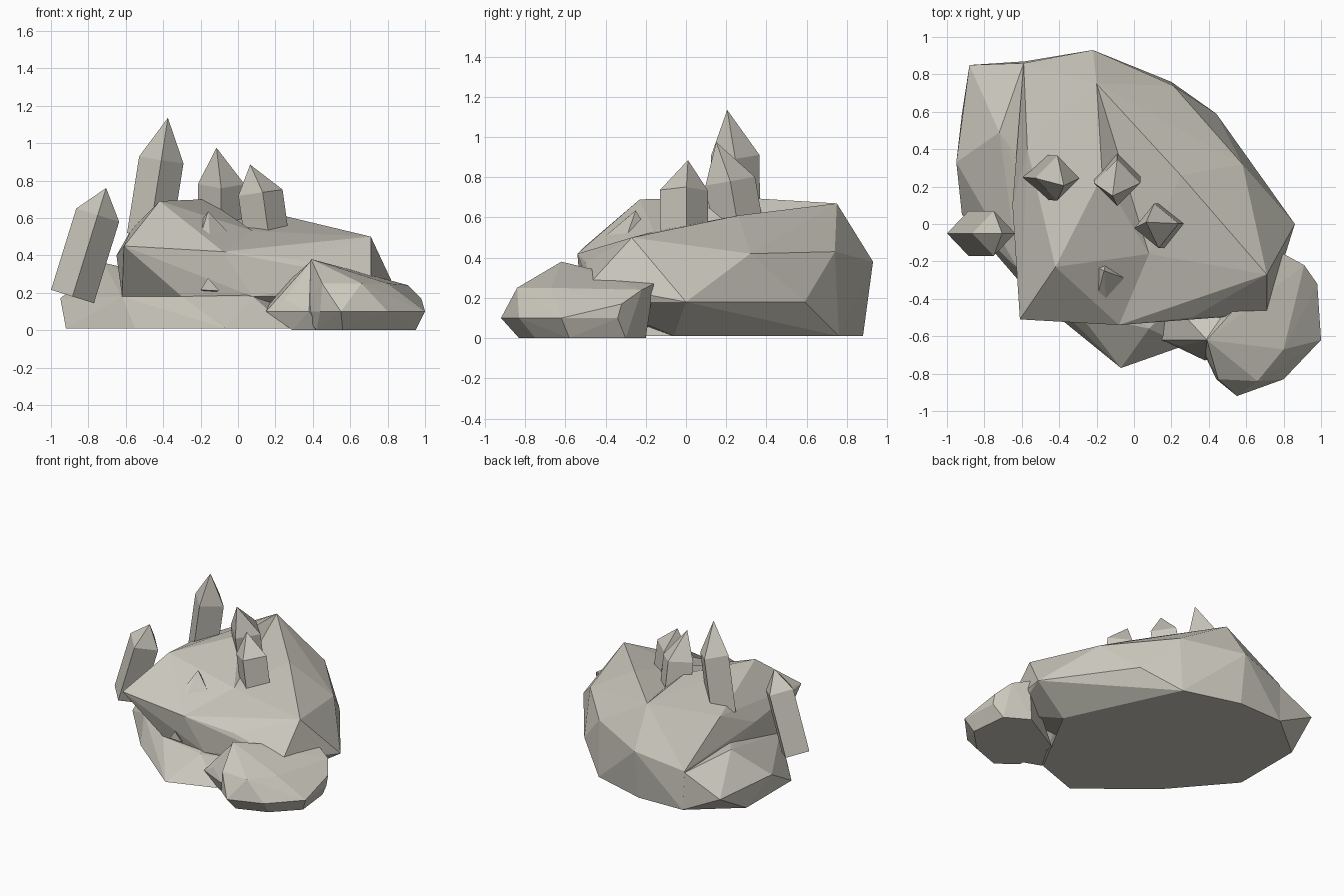
import bpy, bmesh
from math import cos, sin, pi
from mathutils import Vector

cube = bpy.data.objects.get("Cube")
if cube:
    bpy.data.objects.remove(cube, do_unlink=True)

stone = bpy.data.materials.new("warm_grey_stone")
stone.use_nodes = True
COLOUR = (0.60, 0.58, 0.51, 1)
stone.diffuse_color = COLOUR
stone.node_tree.nodes["Principled BSDF"].inputs["Base Color"].default_value = COLOUR


def chiselled(name, points, dent=None, depth=0.0):
    """Faceted solid wrapped around a few corners; one corner may be pushed down."""
    bm = bmesh.new()
    for p in points:
        bm.verts.new(p)
    if dent:
        pushed = bm.verts.new(dent)
    hull = bmesh.ops.convex_hull(bm, input=bm.verts)
    loose = {v for v in hull["geom_interior"] + hull["geom_unused"]
             if isinstance(v, bmesh.types.BMVert)}
    bmesh.ops.delete(bm, geom=list(loose), context='VERTS')
    if dent:
        pushed.co.z -= depth
    bmesh.ops.recalc_face_normals(bm, faces=bm.faces)
    mesh = bpy.data.meshes.new(name)
    bm.to_mesh(mesh)
    bm.free()
    mesh.materials.append(stone)
    obj = bpy.data.objects.new(name, mesh)
    bpy.context.collection.objects.link(obj)


def crystal(name, foot, shoulder, tip, radius, turn=0.0):
    """Leaning four-sided prism with a pointed end."""
    foot, shoulder = Vector(foot), Vector(shoulder)
    axis = (shoulder - foot).normalized()
    side = Vector((0, 1, 0)).cross(axis).normalized()
    front = axis.cross(side)
    ring = [radius * (cos(a) * side + sin(a) * front)
            for a in (turn + k * pi / 2 for k in range(4))]
    chiselled(name, [c + r for c in (foot, shoulder) for r in ring] + [Vector(tip)])


# Overhanging upper boulder, hollowed on top
chiselled("upper_boulder", [
    (-.42, -.23, .69), (-.17, .26, .70), (-.2, .75, .67), (.25, .26, .61),
    (.71, -.27, .50),
    (-.61, -.51, .45), (-.08, -.54, .42), (.31, -.5, .38), (.71, -.48, .27),
    (-.65, .1, .40), (-.57, .4, .54),
    (.58, .32, .42), (.21, .74, .43), (-.22, .93, .38), (-.59, .86, .3),
    (.86, 0, .18), (.44, .59, .18),
    (-.62, -.24, .18), (-.3, -.47, .18), (.08, -.52, .18), (.68, -.46, .18),
    (.585, -.06, .01), (.37, .33, .01), (.2, .76, .01), (-.22, .88, .01),
    (-.58, .87, .01),
], dent=(.08, -.16, .68), depth=.15)

# Wide foot with the raised shelf on one side
chiselled("boulder_foot", [
    (-.92, .59, .01), (-.92, .05, .01), (-.55, -.38, .01), (-.07, -.77, .01),
    (.27, -.65, .01), (.585, -.06, .01), (.2, .74, .01), (-.58, .87, .01),
    (-.95, .33, .17), (-.88, .85, .16), (-.72, .49, .36), (-.59, .86, .29),
    (-.62, -.24, .18), (-.3, -.47, .18), (.08, -.56, .18),
])

# Small rock leaning on the boulder
chiselled("small_rock", [
    (.39, -.62, .38), (.61, -.5, .31), (.45, -.83, .25), (.66, -.84, .25),
    (.8, -.67, .25), (.71, -.46, .28), (.8, -.16, .27), (.91, -.22, .24),
    (.98, -.32, .17), (.44, -.83, .1), (.55, -.92, .1), (.8, -.83, .1),
    (1, -.62, .1), (.98, -.34, .1), (.34, -.62, .1),
    (.42, -.72, 0), (.56, -.83, 0), (.78, -.75, 0), (.95, -.58, 0),
    (.92, -.3, 0), (.75, -.2, 0), (.4, -.4, 0),
])
chiselled("small_rock_lobe", [
    (.15, -.62, .1), (.16, -.52, .13), (.25, -.65, .16), (.38, -.73, .1),
    (.28, -.5, .27), (.39, -.62, .37), (.29, -.64, 0), (.5, -.5, .3),
    (.45, -.7, 0), (.4, -.45, 0),
])

# Crystals
crystal("tall_crystal", (-.475, .25, .5), (-.41, .245, .91), (-.375, .205, 1.135), .12)
crystal("middle_crystal", (-.09, .26, .55), (-.09, .22, .78), (-.115, .15, .975), .125)
crystal("short_crystal", (.16, -.01, .45), (.12, -.01, .735), (.065, .01, .885), .12, .1)
crystal("leaning_crystal", (-.885, -.05, .18), (-.75, -.05, .615), (-.705, -.05, .76), .12)

# Small shards poking through the front
chiselled("top_shard", [
    (-.16, -.25, .635), (-.2, -.23, .58), (-.2, -.4, .51), (-.05, -.29, .52),
    (-.15, -.41, .5), (-.15, -.2, .55)])
chiselled("front_shard", [
    (-.16, -.53, .28), (-.2, -.53, .215), (-.1, -.53, .21), (-.15, -.44, .2)])
